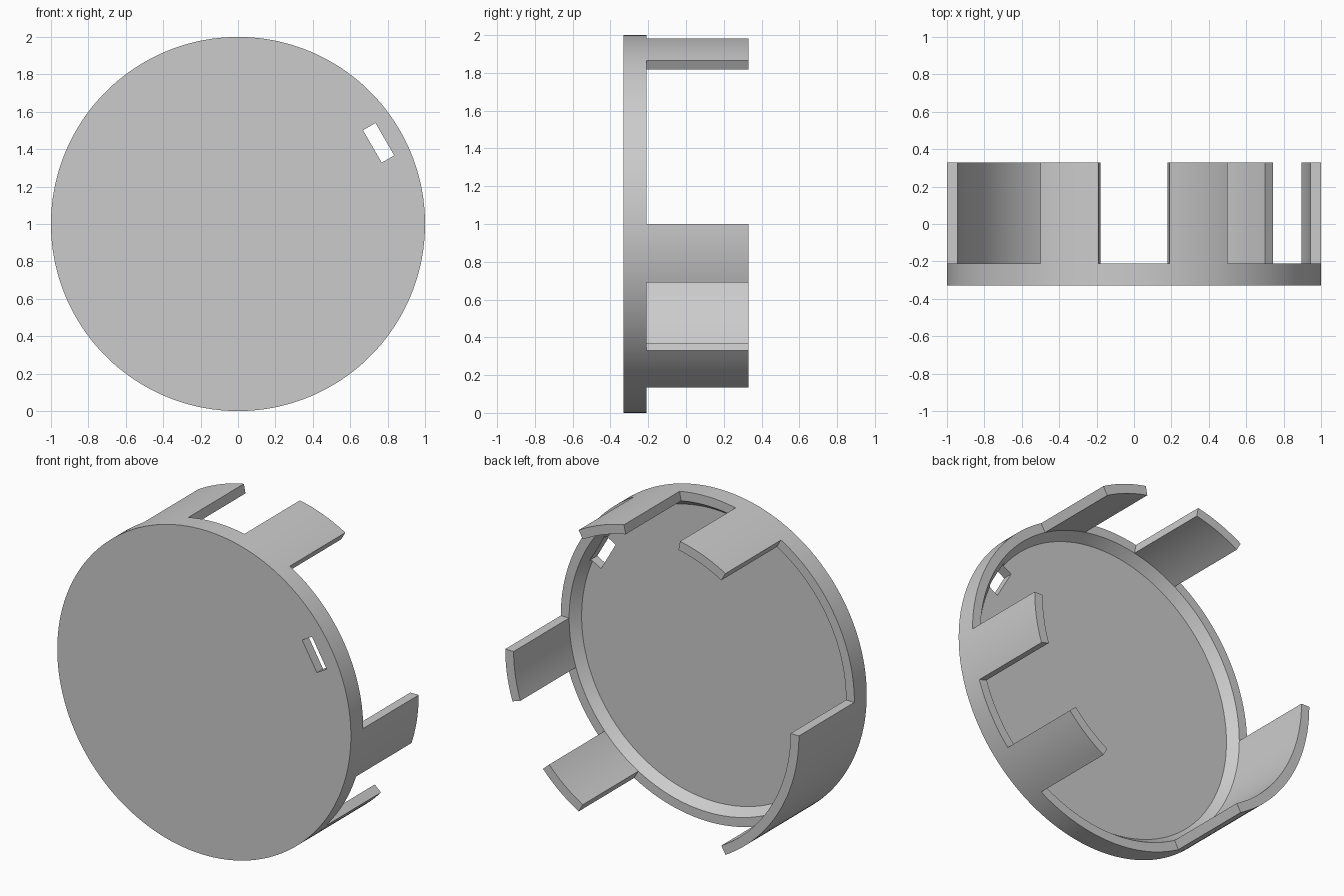
import bpy, bmesh, math
from mathutils import Matrix, Vector

cube = bpy.data.objects.get("Cube")
if cube:
    bpy.data.objects.remove(cube, do_unlink=True)

BACK, FLOOR, FRONT, TIP = -0.21, -0.27, -0.33, 0.33
OUTER, INNER = 1.0, 0.943

grey = bpy.data.materials.new("light grey plastic")
grey.use_nodes = True
grey.diffuse_color = (0.6, 0.6, 0.6, 1)
grey.node_tree.nodes["Principled BSDF"].inputs["Base Color"].default_value = (0.6, 0.6, 0.6, 1)


def finish(name, bm):
    bmesh.ops.remove_doubles(bm, verts=bm.verts, dist=1e-5)
    bmesh.ops.recalc_face_normals(bm, faces=bm.faces)
    mesh = bpy.data.meshes.new(name)
    bm.to_mesh(mesh)
    bm.free()
    mesh.materials.append(grey)
    obj = bpy.data.objects.new(name, mesh)
    bpy.context.collection.objects.link(obj)
    return obj


def sweep(name, profile, start, end, closed):
    """Turn an (r, y) profile about the y axis through z = 1."""
    bm = bmesh.new()
    steps = max(1, round((end - start) / 2))
    rings = []
    for i in range(steps + 1):
        a = math.radians(start + (end - start) * i / steps)
        rings.append([bm.verts.new((r * math.cos(a), y, 1 + r * math.sin(a)))
                      for r, y in profile])
    n = len(profile)
    for a, b in zip(rings, rings[1:]):
        for j in range(n if closed else n - 1):
            k = (j + 1) % n
            quad = [a[j], a[k], b[k], b[j]]
            # Skip the collapsed corner where the profile meets the axis
            if profile[j][0] == 0:
                quad.pop(0)
            elif profile[k][0] == 0:
                quad.pop(1)
            bm.faces.new(quad)
    if closed:
        bm.faces.new(rings[0])
        bm.faces.new(rings[-1])
    return finish(name, bm)


def smooth(obj):
    bpy.ops.object.select_all(action='DESELECT')
    obj.select_set(True)
    bpy.context.view_layer.objects.active = obj
    bpy.ops.object.shade_smooth_by_angle(angle=math.radians(25))


# Shallow cap: flat face, rim and sloping inner wall
cap = sweep("cap", [(0, FRONT), (OUTER, FRONT), (OUTER, BACK), (INNER, BACK),
                    (0.9, FLOOR), (0, FLOOR)], 0, 360, False)

# Rectangular slot through the face, turned to follow the rim
bm = bmesh.new()
bmesh.ops.create_cube(bm, size=1)
bmesh.ops.scale(bm, vec=Vector((0.077, 0.4, 0.2)), verts=bm.verts)
bmesh.ops.translate(bm, vec=(0.868, FLOOR, 0), verts=bm.verts)
bmesh.ops.rotate(bm, cent=(0, 0, 0), verts=bm.verts,
                 matrix=Matrix.Rotation(math.radians(-30), 3, 'Y'))
bmesh.ops.translate(bm, vec=(0, 0, 1), verts=bm.verts)
cutter = finish("slot_cutter", bm)
cutter.hide_render = True
cutter.hide_set(True)
cut = cap.modifiers.new("slot", 'BOOLEAN')
cut.operation = 'DIFFERENCE'
cut.solver = 'EXACT'
cut.object = cutter

# Apply the cut and drop the cutter
bpy.context.view_layer.update()
cut_mesh = bpy.data.meshes.new_from_object(
    cap.evaluated_get(bpy.context.evaluated_depsgraph_get()))
cap.modifiers.clear()
cap.data = cut_mesh
bpy.data.objects.remove(cutter, do_unlink=True)
smooth(cap)

# Curved clips standing on the rim
clips = {
    "upper_left_clip": (60, 79),
    "upper_right_clip": (101, 120),
    "wide_right_clip": (180, 240),
    "lower_left_clip": (-60, -42),
    "left_clip": (-18, 0),
}
for name, (start, end) in clips.items():
    smooth(sweep(name, [(INNER, BACK), (OUTER, BACK), (OUTER, TIP), (INNER, TIP)],
                 start, end, True))
